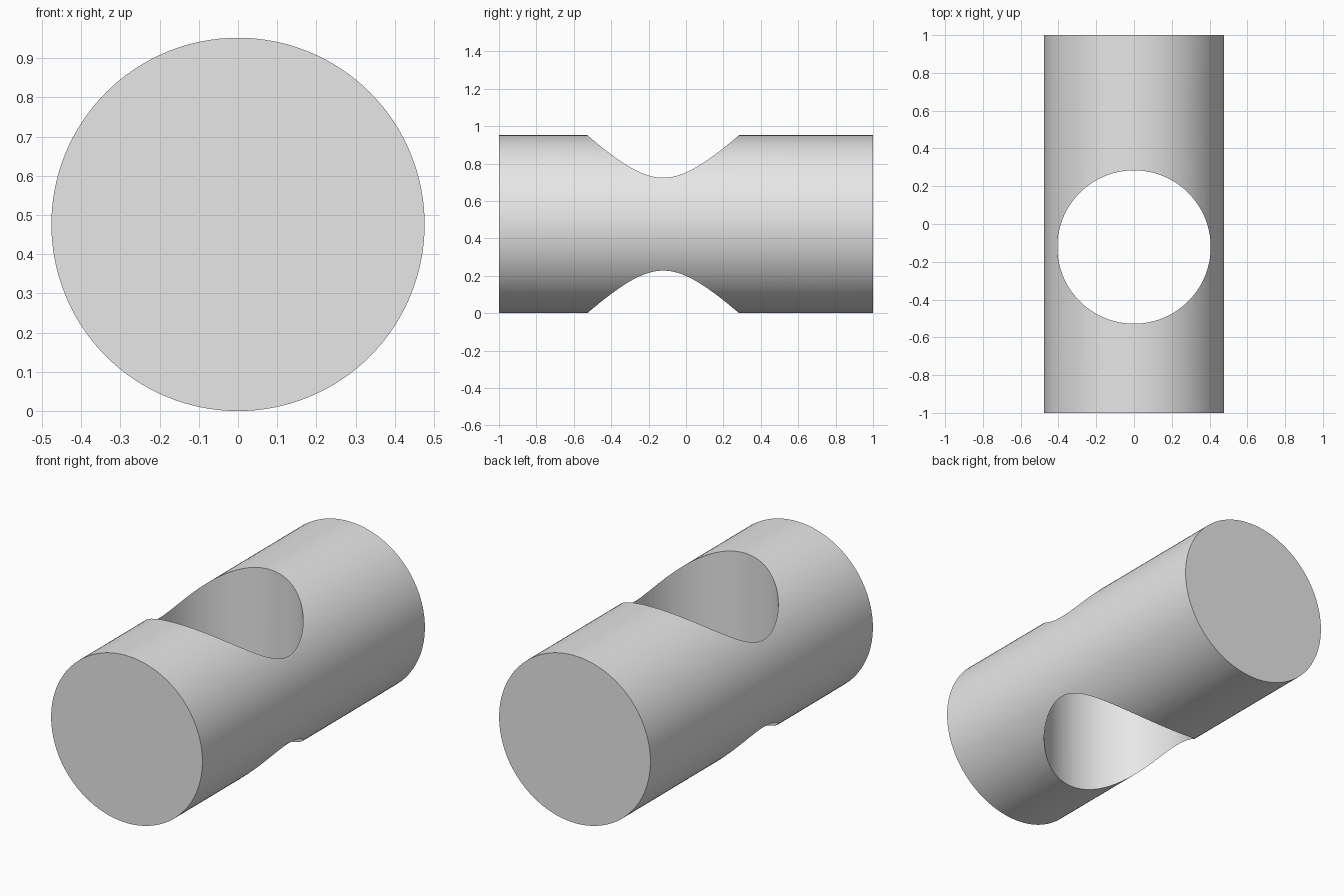
import bpy, math

if "Cube" in bpy.data.objects:
    bpy.data.objects.remove(bpy.data.objects["Cube"])

R, HOLE_R, HOLE_Y = 0.476, 0.406, -0.122

def cylinder(name, radius, depth, location, rotation=(0, 0, 0)):
    bpy.ops.mesh.primitive_cylinder_add(vertices=128, radius=radius, depth=depth,
                                        location=location, rotation=rotation)
    obj = bpy.context.object
    obj.name = name
    return obj

grey = bpy.data.materials.new("light_grey")
grey.diffuse_color = (0.8, 0.8, 0.8, 1)
grey.use_nodes = True
grey.node_tree.nodes["Principled BSDF"].inputs["Base Color"].default_value = grey.diffuse_color

# Round bar lying along y
bar = cylinder("drilled_bar", R, 2, (0, 0, R), (math.pi / 2, 0, 0))
bar.data.materials.append(grey)

# Vertical through hole
cutter = cylinder("hole_cutter", HOLE_R, 2, (0, HOLE_Y, R))
cutter.data.materials.append(grey)
cutter.hide_render = True

cut = bar.modifiers.new("through_hole", 'BOOLEAN')
cut.operation = 'DIFFERENCE'
cut.solver = 'EXACT'
cut.object = cutter

bpy.ops.object.select_all(action='DESELECT')
bar.select_set(True)
bpy.context.view_layer.objects.active = bar
bpy.ops.object.modifier_apply(modifier=cut.name)
bpy.data.objects.remove(cutter, do_unlink=True)

# Smooth walls, crisp rims
bpy.ops.object.shade_smooth_by_angle(angle=math.radians(25))
